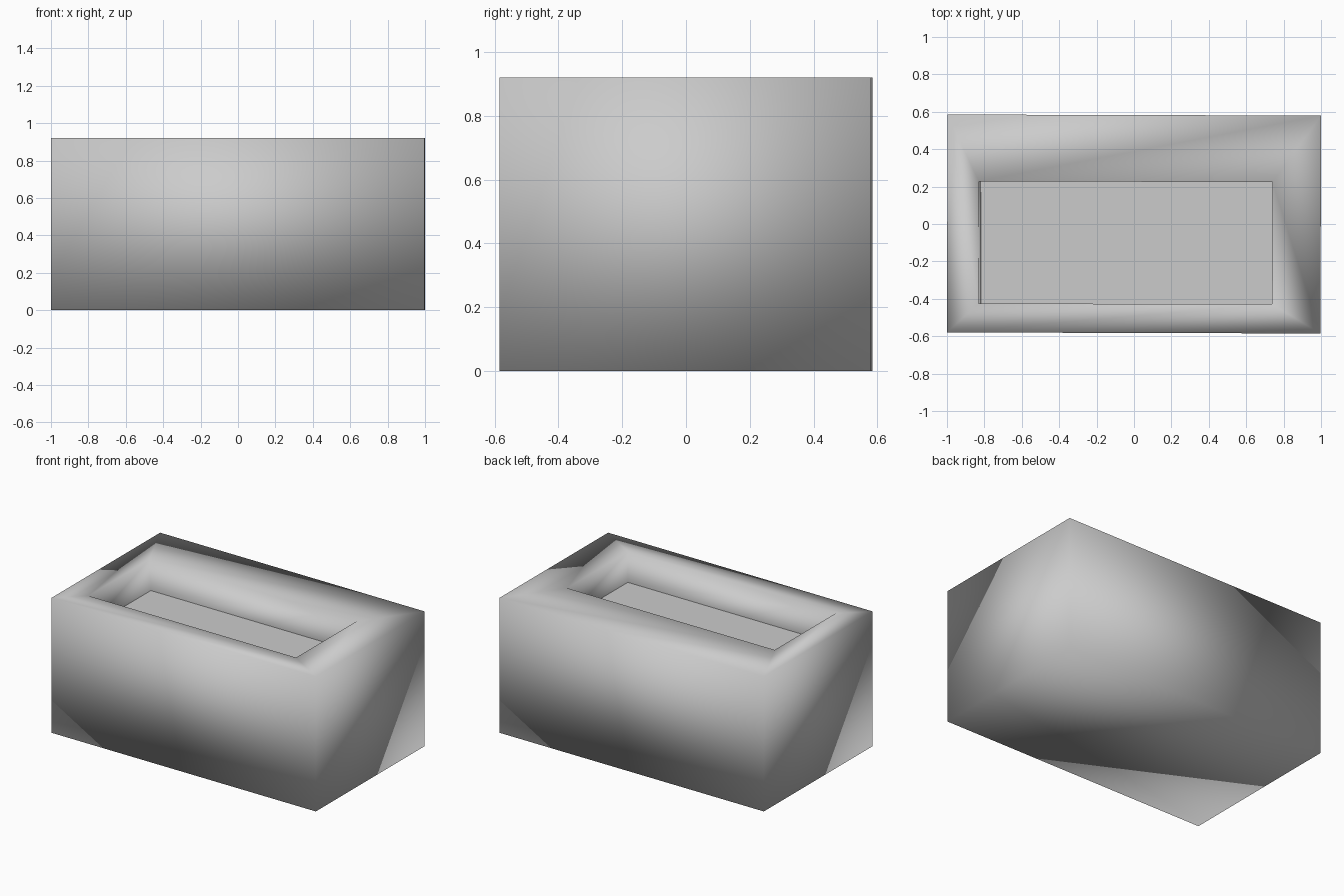
import bpy, bmesh
from math import radians
from mathutils import Matrix

if "Cube" in bpy.data.objects:
    bpy.data.objects.remove(bpy.data.objects["Cube"])

W, D, H = 1.997, 1.165, 0.92
FLOOR_Z = 0.71

# Solid block
bm = bmesh.new()
bmesh.ops.create_cube(bm, size=1, matrix=Matrix.Translation((0, 0, H / 2)) @ Matrix.Diagonal((W, D, H, 1)))

def span(v, lo, hi):
    return lo if v < 0 else hi

# Off-centre opening on the top face
top = max(bm.faces, key=lambda f: f.calc_center_median().z)
bmesh.ops.inset_region(bm, faces=[top], thickness=0.15)
for v in top.verts:
    v.co.x = span(v.co.x, -0.83, 0.74)
    v.co.y = span(v.co.y, -0.427, 0.226)

# Sunken floor, with the left wall leaning slightly
bmesh.ops.inset_region(bm, faces=[top], thickness=0.001)
for v in top.verts:
    v.co.x = span(v.co.x, -0.818, 0.74)
    v.co.y = span(v.co.y, -0.427, 0.226)
    v.co.z = FLOOR_Z

# Smooth shell, flat floor
for f in bm.faces:
    f.smooth = f is not top
for e in top.edges:
    e.smooth = False

# The block sits very slightly turned
bmesh.ops.rotate(bm, verts=bm.verts, cent=(0, 0, 0), matrix=Matrix.Rotation(radians(-0.16), 3, 'Z'))
bmesh.ops.recalc_face_normals(bm, faces=bm.faces)

mesh = bpy.data.meshes.new("recessed_block")
bm.to_mesh(mesh)
bm.free()
bpy.context.collection.objects.link(bpy.data.objects.new("recessed_block", mesh))
